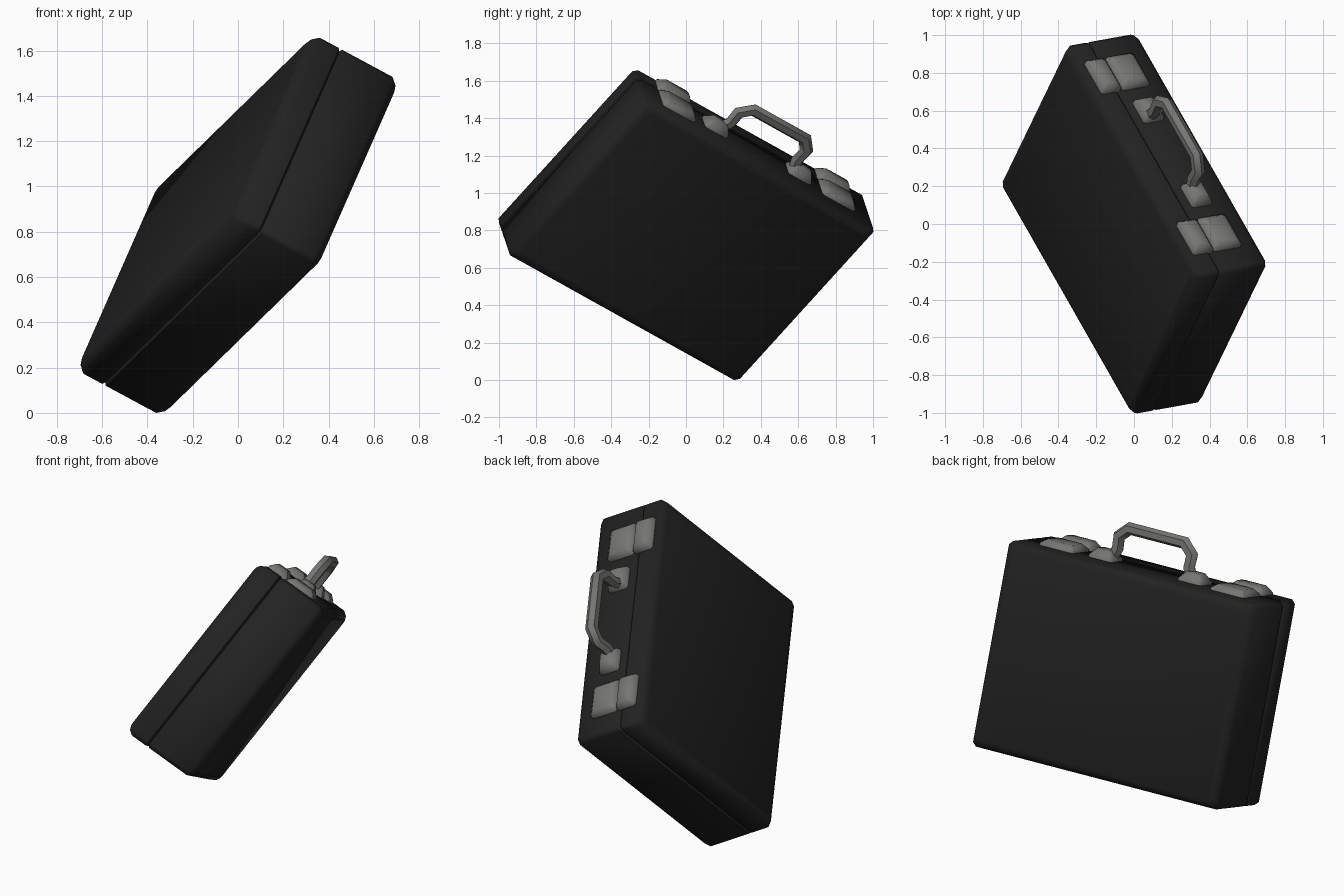
import bpy, bmesh, math
from mathutils import Matrix, Vector

cube = bpy.data.objects.get("Cube")
if cube:
    bpy.data.objects.remove(cube, do_unlink=True)


def material(name, colour):
    m = bpy.data.materials.new(name)
    m.use_nodes = True
    m.diffuse_color = colour
    m.node_tree.nodes["Principled BSDF"].inputs["Base Color"].default_value = colour
    return m


black = material("black_leather", (0.016, 0.016, 0.016, 1))
metal = material("grey_metal", (0.18, 0.18, 0.17, 1))

# Tumbled pose: thickness, length and height axes of the case
across = Vector((0.87, 0.157, -0.468))
along = Vector((-0.446, 0.782, -0.4355))
up = Vector((0.31, 0.64, 0.704))
pose = Matrix((across, along, up)).transposed().to_4x4()
parts = []


def finish(name, rings, mat, angle):
    """Skin a list of matching point rings, cap the ends and pose the part."""
    bm = bmesh.new()
    loops = [[bm.verts.new(p) for p in ring] for ring in rings]
    n = len(loops[0])
    for a, b in zip(loops, loops[1:]):
        for i in range(n):
            j = (i + 1) % n
            bm.faces.new((a[i], a[j], b[j], b[i]))
    bm.faces.new(loops[0])
    bm.faces.new(loops[-1])
    bmesh.ops.recalc_face_normals(bm, faces=bm.faces)
    me = bpy.data.meshes.new(name)
    bm.to_mesh(me)
    bm.free()
    me.transform(pose)
    me.materials.append(mat)
    ob = bpy.data.objects.new(name, me)
    bpy.context.collection.objects.link(ob)
    bpy.ops.object.select_all(action='DESELECT')
    ob.select_set(True)
    bpy.context.view_layer.objects.active = ob
    bpy.ops.object.shade_smooth_by_angle(angle=math.radians(angle))
    parts.append(ob)


def chamfered(a, b, c):
    """Half-sizes a, b with corners cut by c."""
    return [(a, c - b), (a, b - c), (a - c, b), (c - a, b),
            (-a, b - c), (-a, c - b), (c - a, -b), (a - c, -b)]


# Two shells meeting in a shallow groove
HALF_L, HALF_H, HALF_T, SEAM = 0.788, 0.58, 0.224, -0.08


def shell(name, profile):
    rings = []
    for t, inset in profile:
        pts = chamfered(HALF_L - inset, HALF_H - inset, 0.022)
        rings.append([(t, y, z) for y, z in pts])
    finish(name, rings, black, 50)


shell("lid_shell", [(-HALF_T, 0.04), (-HALF_T + 0.012, 0.018), (-HALF_T + 0.04, 0),
                    (SEAM - 0.01, 0), (SEAM, 0.012)])
shell("base_shell", [(SEAM, 0.012), (SEAM + 0.01, 0), (HALF_T - 0.04, 0),
                     (HALF_T - 0.012, 0.018), (HALF_T, 0.04)])


# Hardware blocks that taper upwards from the top of the case
def block(name, t, y, half_t, half_y, taper, height):
    rings = []
    for z, inset in ((-0.01, 0), (0.012, 0), (height, taper)):
        pts = chamfered(half_t - inset, half_y - inset, 0.012)
        rings.append([(t + p, y + q, HALF_H + z) for p, q in pts])
    finish(name, rings, metal, 50)


for side, label in ((1, "left"), (-1, "right")):
    block(label + "_latch_hasp", -0.118, side * 0.545, 0.062, 0.108, 0.028, 0.045)
    block(label + "_latch_plate", 0.03, side * 0.545, 0.085, 0.108, 0.028, 0.038)
    block(label + "_handle_mount", 0.025, side * 0.285, 0.062, 0.075, 0.03, 0.055)

# Carrying handle: six-sided bar swept along a bent path
half = [(0.25, 0.60), (0.228, 0.65), (0.232, 0.72), (0.175, 0.775)]
path = [Vector(p) for p in half] + [Vector((-y, z)) for y, z in reversed(half)]
rings = []
for i, p in enumerate(path):
    d_in = (p - path[max(i - 1, 0)]).normalized() if i else (path[1] - p).normalized()
    d_out = (path[i + 1] - p).normalized() if i < len(path) - 1 else d_in
    tangent = (d_in + d_out).normalized()
    normal = Vector((-tangent.y, tangent.x)) / max(tangent.dot(d_in), 0.5)
    ring = []
    for k in range(6):
        ang = math.radians(60 * k + 30)
        q = p + normal * (0.034 * math.sin(ang))
        ring.append((0.015 + 0.034 * math.cos(ang), q.x, q.y))
    rings.append(ring)
finish("carrying_handle", rings, metal, 50)

# Rest the lowest corner on the ground
low = min(v.co.z for ob in parts for v in ob.data.vertices)
for ob in parts:
    ob.data.transform(Matrix.Translation((0, 0, -low)))
